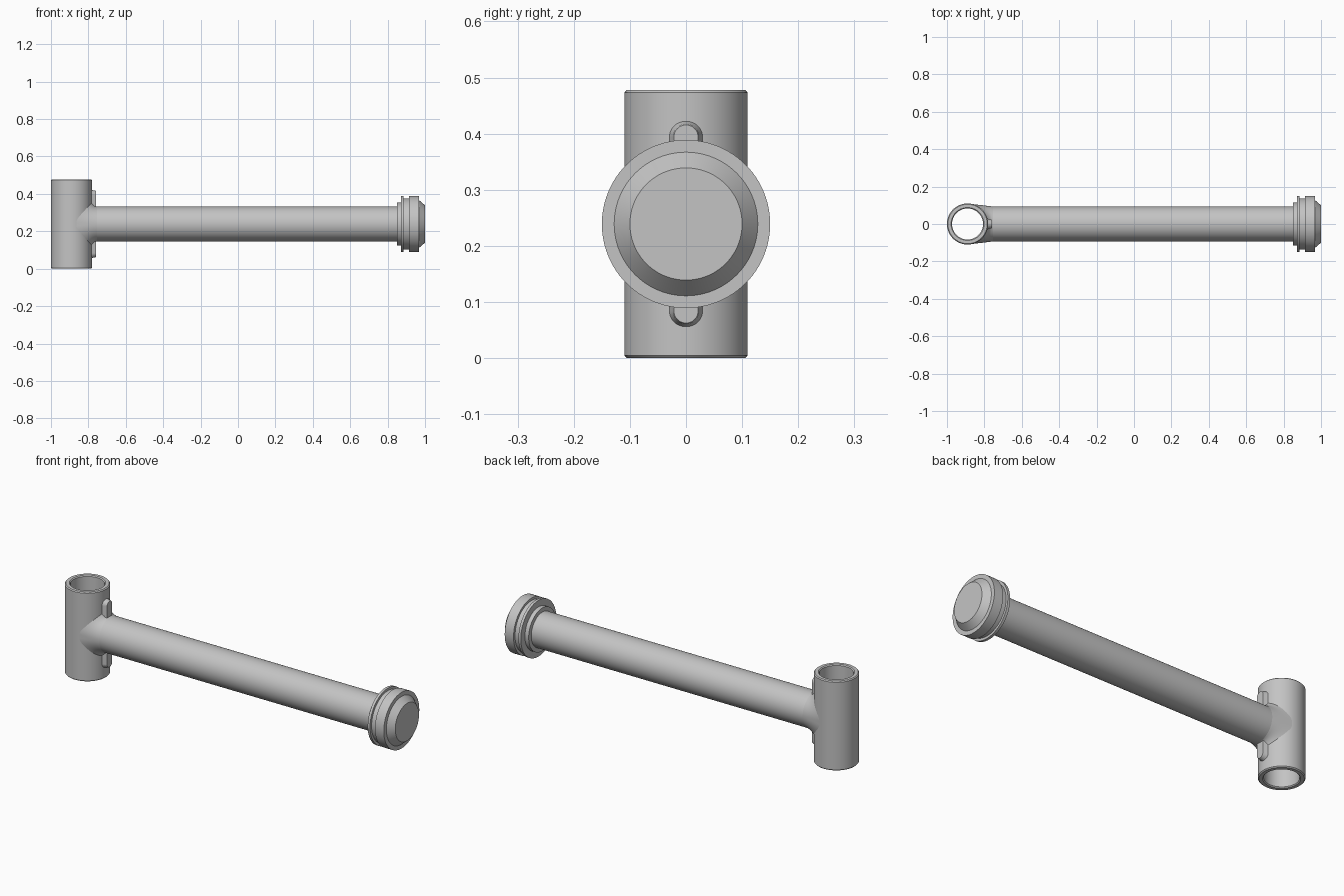
import bpy, bmesh, math
from mathutils import Vector

cube = bpy.data.objects.get("Cube")
if cube:
    bpy.data.objects.remove(cube, do_unlink=True)

SEG = 96
SLEEVE_X = -0.89      # axis of the upright sleeve
MID_Z = 0.239         # height of the tube axis

grey = bpy.data.materials.new("plain grey")
grey.use_nodes = True
colour = (0.55, 0.55, 0.55, 1)
grey.diffuse_color = colour
grey.node_tree.nodes["Principled BSDF"].inputs["Base Color"].default_value = colour


def finish(name, bm):
    bmesh.ops.remove_doubles(bm, verts=bm.verts, dist=1e-5)
    bmesh.ops.recalc_face_normals(bm, faces=bm.faces)
    mesh = bpy.data.meshes.new(name)
    bm.to_mesh(mesh)
    bm.free()
    mesh.materials.append(grey)
    ob = bpy.data.objects.new(name, mesh)
    bpy.context.collection.objects.link(ob)
    bpy.ops.object.select_all(action='DESELECT')
    ob.select_set(True)
    bpy.context.view_layer.objects.active = ob
    bpy.ops.object.shade_smooth_by_angle(angle=math.radians(30))
    return ob


def loft(name, rings, cap=True, loop=False):
    """Skin a list of equally long point rings."""
    bm = bmesh.new()
    rows = [[bm.verts.new(p) for p in ring] for ring in rings]
    pairs = list(zip(rows, rows[1:]))
    if loop:
        pairs.append((rows[-1], rows[0]))
    for a, b in pairs:
        for i in range(len(a)):
            j = (i + 1) % len(a)
            bm.faces.new((a[i], a[j], b[j], b[i]))
    if cap:
        bm.faces.new(rows[0])
        bm.faces.new(rows[-1])
    return finish(name, bm)


def circle_x(x, r):
    return [Vector((x, r * math.cos(a), MID_Z + r * math.sin(a)))
            for a in (i * math.tau / SEG for i in range(SEG))]


def circle_z(r, z):
    return [Vector((SLEEVE_X + r * math.cos(a), r * math.sin(a), z))
            for a in (i * math.tau / SEG for i in range(SEG))]


# Open upright sleeve with chamfered rims
R, BORE, TOP, C = 0.11, 0.083, 2 * MID_Z, 0.005
sleeve = [(R - C, 0), (R, C), (R, TOP - C), (R - C, TOP),
          (BORE + C, TOP), (BORE, TOP - C), (BORE, C), (BORE + C, 0)]
loft("sleeve", [circle_z(r, z) for r, z in sleeve], cap=False, loop=True)

# Long tube
loft("tube", [circle_x(-0.79, 0.093), circle_x(0.86, 0.093)])


# Flared collar that wraps onto the sleeve wall
def collar_ring(t):
    ring = []
    for i in range(SEG):
        a = i * math.tau / SEG
        y, z = 0.109 * math.cos(a), 0.117 * math.sin(a)
        x = SLEEVE_X + math.sqrt(max(0, 0.1092 ** 2 - y * y))
        start = Vector((x, y, MID_Z + z))
        end = Vector((-0.755, 0.0935 * math.cos(a), MID_Z + 0.0935 * math.sin(a)))
        p = start.lerp(end, t)
        # Concave sweep towards the tube above and below
        p.z -= 0.02 * t * (1 - t) * math.sin(a)
        ring.append(p)
    return ring


loft("collar", [collar_ring(k / 6) for k in range(7)], cap=False)


# Round-ended bosses above and below the tube
def boss_ring(x, r, sign):
    pts = []
    for i in range(25):
        a = math.pi * i / 24
        pts.append(Vector((x, r * math.cos(a), MID_Z + sign * (0.155 + r * math.sin(a)))))
    return pts + [Vector((x, -r, MID_Z + sign * 0.08)), Vector((x, r, MID_Z + sign * 0.08))]


for label, sign in (("upper", 1), ("lower", -1)):
    steps = [(-0.795, 0.032), (-0.782, 0.029), (-0.774, 0.025),
             (-0.764, 0.0235), (-0.759, 0.0215)]
    loft(label + "_boss", [boss_ring(x, r, sign) for x, r in steps])

# Stepped end cap with a groove and a bevelled face
cap_profile = [(0.85, 0.115), (0.872, 0.115), (0.872, 0.15), (0.886, 0.15),
               (0.886, 0.137), (0.915, 0.137), (0.915, 0.15), (0.967, 0.15),
               (0.967, 0.128), (1.0, 0.1)]
loft("end_cap", [circle_x(x, r) for x, r in cap_profile])
